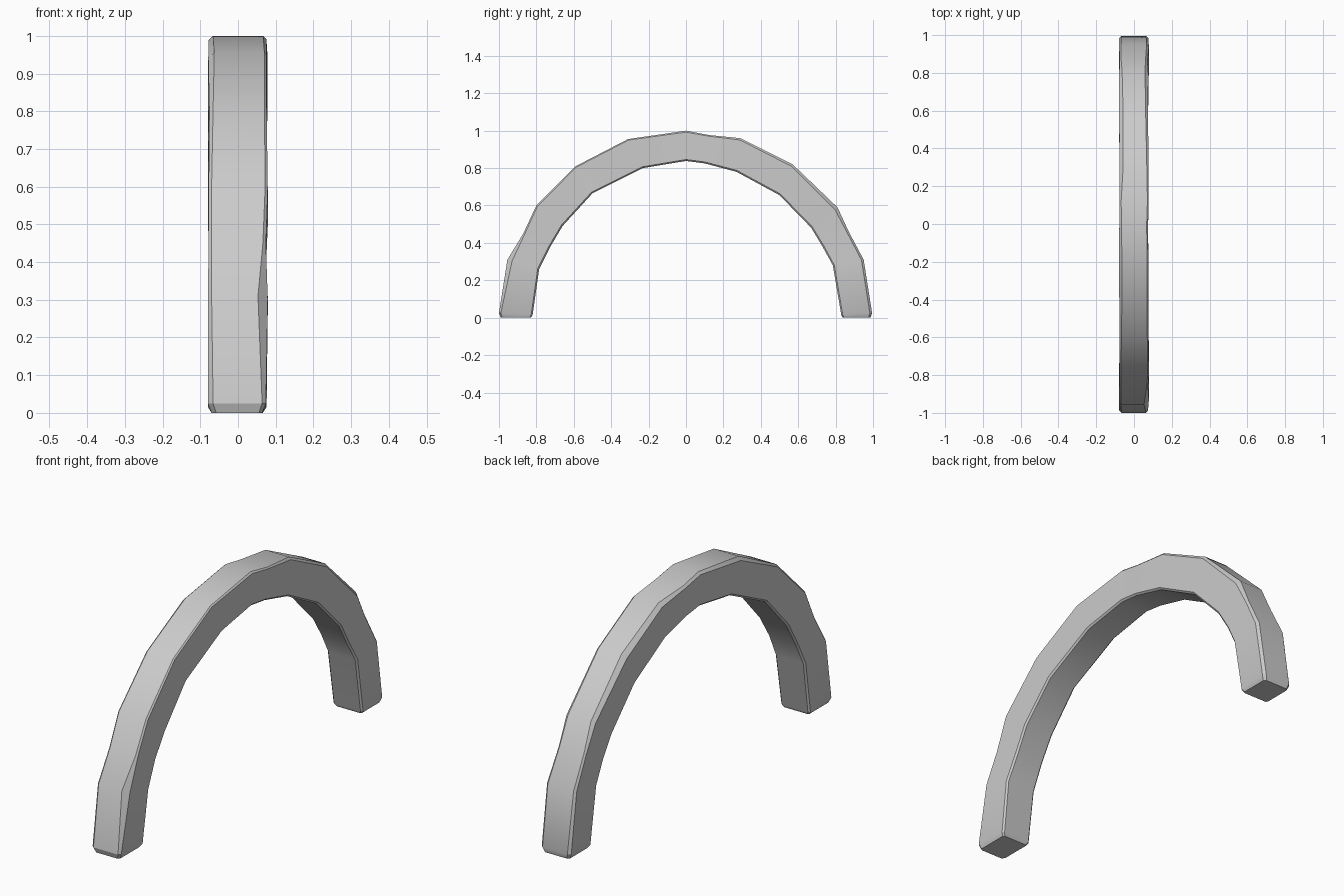
import bpy, bmesh
from mathutils import Vector

# Stations along the arch: outer y, z, inner y, z, left x, right x, left chamfer, right chamfer
STATIONS = [
    (-1.00, 0.025, -0.82, 0.015, -0.080, 0.074, 0.014, 0.010),
    (-0.955, 0.31, -0.785, 0.26, -0.080, 0.079, 0.010, 0.026),
    (-0.87, 0.45, -0.725, 0.38, -0.078, 0.074, 0.008, 0.008),
    (-0.80, 0.60, -0.66, 0.49, -0.078, 0.079, 0.008, 0.007),
    (-0.59, 0.81, -0.50, 0.665, -0.076, 0.076, 0.010, 0.006),
    (-0.31, 0.955, -0.23, 0.80, -0.079, 0.076, 0.016, 0.006),
    (0.00, 1.00, 0.00, 0.838, -0.078, 0.075, 0.012, 0.008),
    (0.12, 0.977, 0.10, 0.825, -0.078, 0.077, 0.010, 0.006),
    (0.29, 0.96, 0.27, 0.780, -0.076, 0.078, 0.018, 0.010),
    (0.57, 0.82, 0.50, 0.655, -0.079, 0.074, 0.022, 0.012),
    (0.81, 0.59, 0.67, 0.48, -0.079, 0.076, 0.016, 0.018),
    (0.87, 0.46, 0.73, 0.38, -0.076, 0.071, 0.008, 0.010),
    (0.95, 0.31, 0.785, 0.28, -0.079, 0.079, 0.010, 0.012),
    (0.995, 0.025, 0.83, 0.015, -0.080, 0.076, 0.012, 0.012),
]


def section(s):
    """Worn rectangle with a clipped corner at each edge."""
    yo, zo, yi, zi, xl, xr, cl, cr = s
    outer, inner = Vector((0, yo, zo)), Vector((0, yi, zi))
    d = (inner - outer).normalized()
    at = lambda x, p: Vector((x, p.y, p.z))
    k = 0.008
    return [at(xl + cl, outer), at(xr - cr, outer),
            at(xr, outer + d * cr), at(xr, inner - d * k),
            at(xr - k, inner), at(xl + k, inner),
            at(xl, inner - d * k), at(xl, outer + d * cl)]


def foot(ring):
    """Slightly inset ring on the ground."""
    c = sum(ring, Vector()) / len(ring)
    return [Vector((c.x + (p.x - c.x) * 0.87, c.y + (p.y - c.y) * 0.9, 0)) for p in ring]


# Loft the stone arch through every section, with worn ends
rings = [section(s) for s in STATIONS]
rings = [foot(rings[0])] + rings + [foot(rings[-1])]
bm = bmesh.new()
loops = [[bm.verts.new(p) for p in r] for r in rings]
for a, b in zip(loops, loops[1:]):
    for i in range(8):
        j = (i + 1) % 8
        bm.faces.new((a[i], a[j], b[j], b[i]))
bm.faces.new(loops[0])
bm.faces.new(loops[-1][::-1])
bmesh.ops.recalc_face_normals(bm, faces=bm.faces)
mesh = bpy.data.meshes.new("stone_arch")
bm.to_mesh(mesh)
bm.free()
arch = bpy.data.objects.new("stone_arch", mesh)
bpy.context.collection.objects.link(arch)

# Smooth the gentle bends, keep worn corners crisp
bpy.context.view_layer.objects.active = arch
arch.select_set(True)
bpy.ops.object.shade_smooth_by_angle(angle=0.5)
